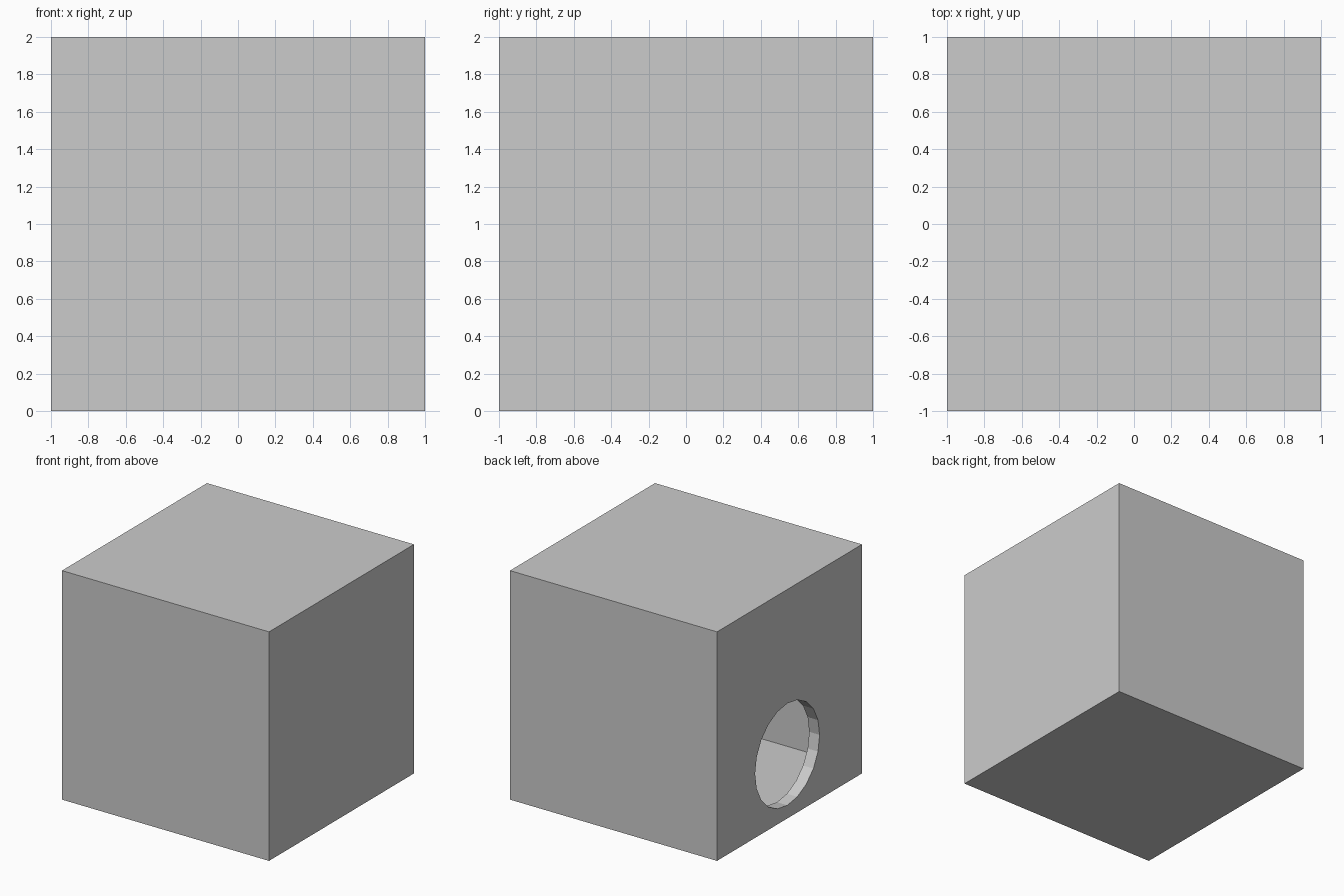
import bpy, math

if "Cube" in bpy.data.objects:
    bpy.data.objects.remove(bpy.data.objects["Cube"])

WALL = 0.1

# hollow box: cube thickened inwards
bpy.ops.mesh.primitive_cube_add(size=2, location=(0, 0, 1))
box = bpy.context.object
box.name = "hollow_box"
shell = box.modifiers.new("walls", 'SOLIDIFY')
shell.thickness = WALL
shell.offset = -1
shell.use_even_offset = True

# 20-sided round opening through the left wall only
bpy.ops.mesh.primitive_cylinder_add(
    vertices=20, radius=0.445, depth=0.4,
    location=(-1, 0.03, 0.56), rotation=(0, math.pi / 2, 0))
cutter = bpy.context.object
cutter.name = "opening_cutter"
cutter.hide_render = True
cutter.display_type = 'WIRE'

hole = box.modifiers.new("opening", 'BOOLEAN')
hole.operation = 'DIFFERENCE'
hole.solver = 'EXACT'
hole.object = cutter

# apply the modifiers, then drop the cutter
bpy.ops.object.select_all(action='DESELECT')
box.select_set(True)
bpy.context.view_layer.objects.active = box
for m in ("walls", "opening"):
    bpy.ops.object.modifier_apply(modifier=m)
bpy.data.objects.remove(cutter, do_unlink=True)
